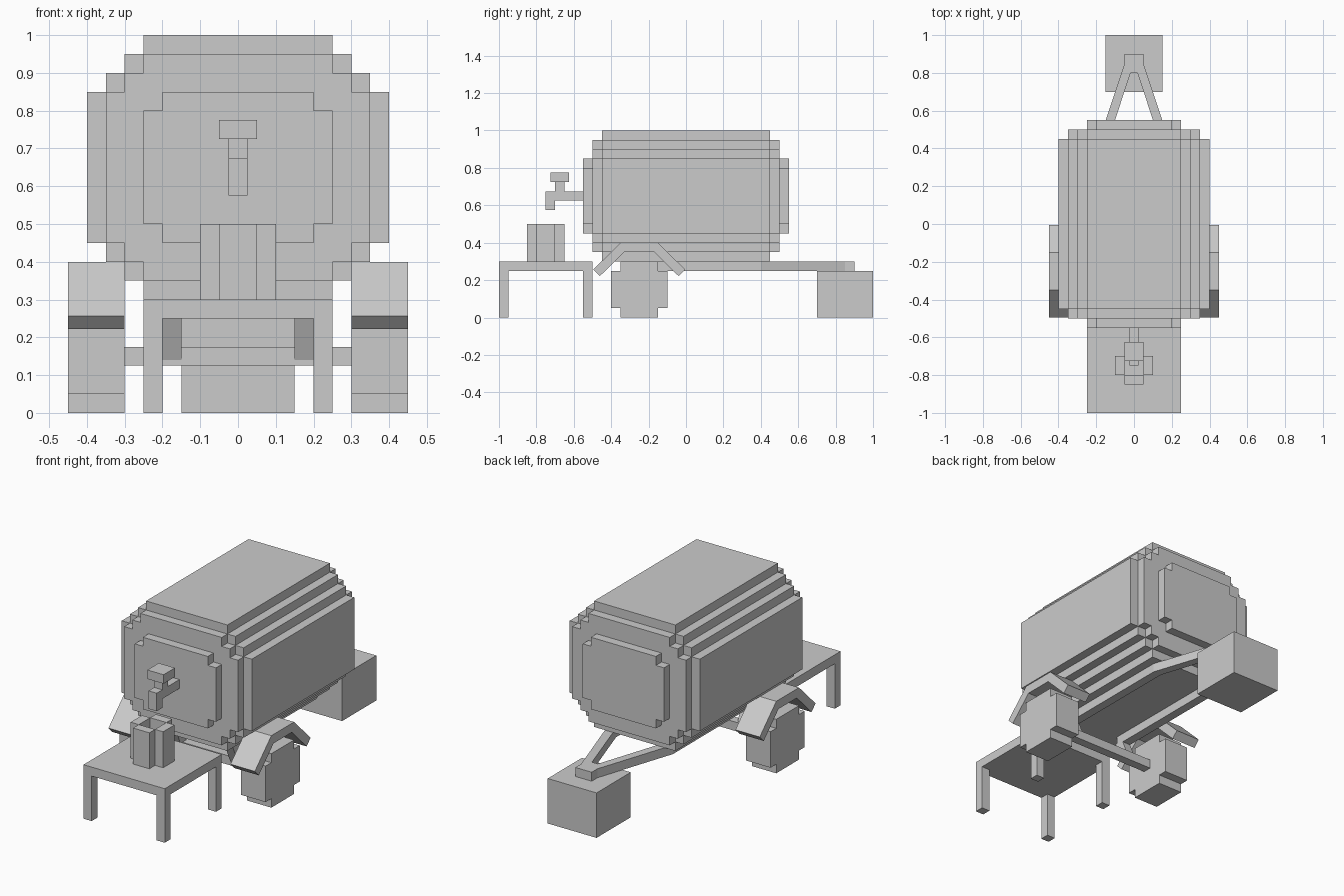
import bpy, bmesh
from mathutils import Vector

if "Cube" in bpy.data.objects:
    bpy.data.objects.remove(bpy.data.objects["Cube"])


def make(name, parts):
    """Join closed prisms into one object. Each part is (axis, outline, lo, hi)."""
    bm = bmesh.new()
    for axis, outline, lo, hi in parts:
        def place(p, d):
            a, b = p
            return {'X': (d, a, b), 'Y': (a, d, b), 'Z': (a, b, d)}[axis]
        face = bm.faces.new([bm.verts.new(place(p, lo)) for p in outline])
        shift = Vector(place((0, 0), hi - lo))
        grown = bmesh.ops.extrude_face_region(bm, geom=[face], use_keep_orig=True)
        bmesh.ops.translate(bm, vec=shift,
                            verts=[v for v in grown['geom'] if isinstance(v, bmesh.types.BMVert)])
    bmesh.ops.recalc_face_normals(bm, faces=bm.faces)
    mesh = bpy.data.meshes.new(name)
    bm.to_mesh(mesh)
    bm.free()
    obj = bpy.data.objects.new(name, mesh)
    bpy.context.collection.objects.link(obj)
    return obj


def box(x0, x1, y0, y1, z0, z1):
    return ('Z', [(x0, y0), (x1, y0), (x1, y1), (x0, y1)], z0, z1)


def mirrored(obj):
    mod = obj.modifiers.new("Mirror", 'MIRROR')
    mod.use_axis = (True, False, False)
    return obj


def stepped(corners, ca=0.0, cb=0.0):
    """Symmetric stair-stepped outline from half sizes (wide to narrow)."""
    quarter = []
    for i, (a, b) in enumerate(corners):
        if i:
            quarter.append((a, corners[i - 1][1]))
        quarter.append((a, b))
    q2 = [(-a, b) for a, b in reversed(quarter)]
    half = quarter + q2
    full = half + [(-a, -b) for a, b in half]
    return [(ca + a, cb + b) for a, b in full]


# Barrel: three stepped layers, smaller towards the ends
make("barrel", [
    ('Y', stepped([(.4, .2), (.35, .25), (.3, .3), (.25, .35)], 0, .65), -.45, .45),
])
for side, s in (("front", -1), ("back", 1)):
    make(side + "_barrel_rim", [
        ('Y', stepped([(.35, .2), (.3, .25), (.25, .3)], 0, .65), .45 * s, .5 * s)])
    make(side + "_barrel_cap", [
        ('Y', stepped([(.25, .15), (.2, .2)], 0, .65), .5 * s, .55 * s)])

# Tap: pipe with spout, stem and handle
make("tap_pipe", [('X', [(-.55, .625), (-.55, .675), (-.75, .675), (-.75, .575),
                         (-.7, .575), (-.7, .625)], -.025, .025)])
make("tap_stem", [box(-.025, .025, -.7, -.65, .675, .725)])
make("tap_handle", [box(-.05, .05, -.725, -.625, .725, .775)])

# Table with four legs
make("table_top", [box(-.25, .25, -1, -.5, .25, .3)])
mirrored(make("table_legs", [box(.2, .25, y, y + .05, 0, .25) for y in (-1, -.55)]))

# Cup: four upright walls on the table
make("cup", [box(-.05, .05, -.85, -.8, .3, .5), box(-.05, .05, -.7, -.65, .3, .5),
             box(-.1, -.05, -.8, -.7, .3, .5), box(.05, .1, -.8, -.7, .3, .5)])

# Wheels, axle and mudguards
mirrored(make("wheels", [('X', stepped([(.15, .1), (.1, .15)], -.25, .15), .3, .45)]))
make("axle", [box(-.3, .3, -.275, -.225, .125, .175)])
arch = [(.245, .257), (.1, .4), (-.1, .4), (-.245, .257),
        (-.21, .222), (-.08, .35), (.08, .35), (.21, .222)]
mirrored(make("mudguards", [('X', [(y - .25, z) for y, z in arch], .3, .45)]))

# Drawbar: two rails meeting at the hitch, with struts down to the axle
right = [(.15, -.32), (.2, -.32), (.2, .4), (.05, .85), (.05, .9)]
left = [(-x, y) for x, y in reversed(right)]
make("drawbar", [('Z', right + left + [(-.15, .4), (-.018, .8), (.018, .8), (.15, .4)], .25, .3)])
mirrored(make("axle_struts", [('X', [(-.277, .14), (-.225, .14), (-.275, .26), (-.33, .26)],
                               .15, .2)]))

# Block under the hitch
make("support_block", [box(-.15, .15, .7, 1, 0, .25)])
